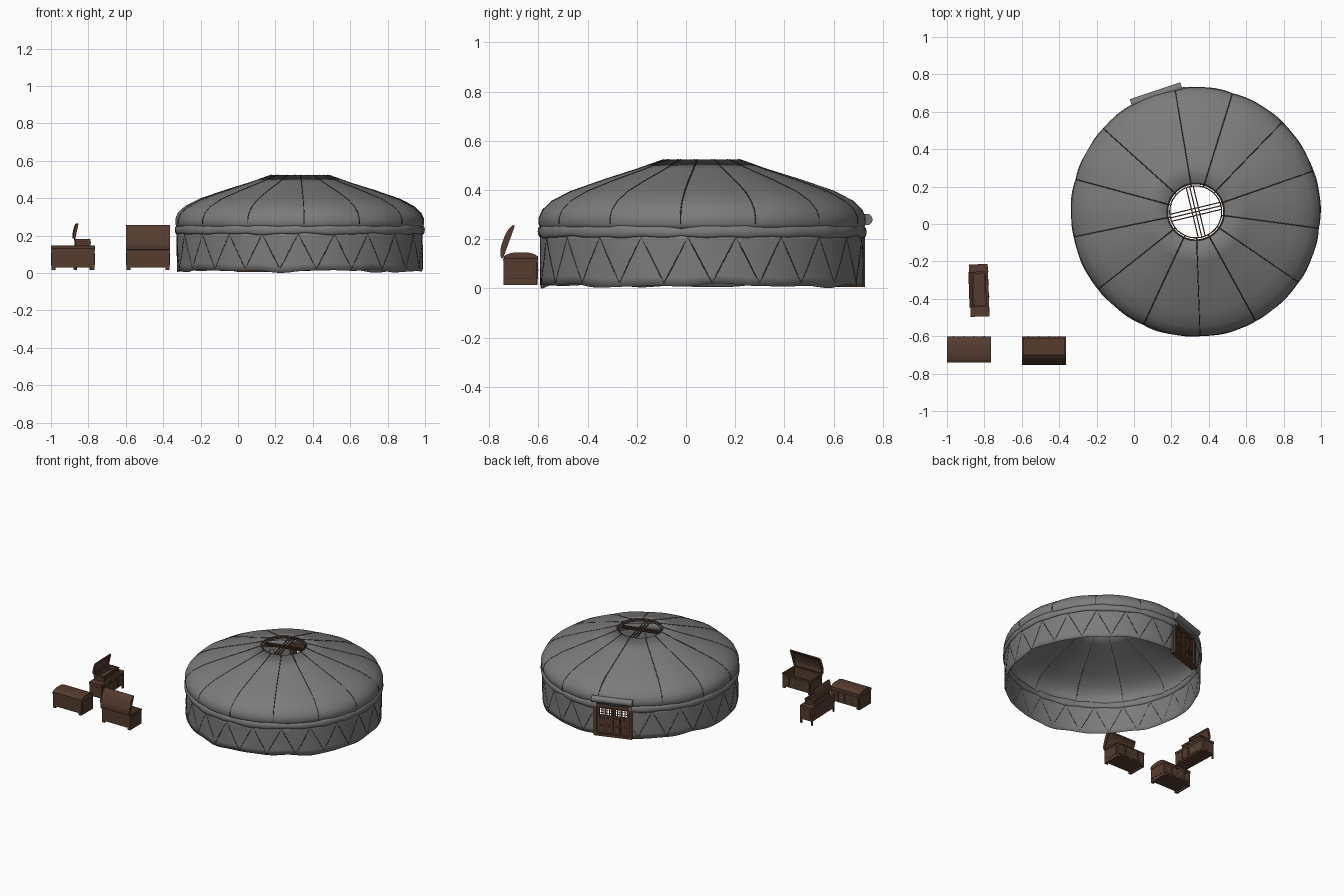
import bpy, bmesh, math
from math import sin, cos, pi, radians
from mathutils import Matrix

if "Cube" in bpy.data.objects:
    bpy.data.objects.remove(bpy.data.objects["Cube"])


def mat(name, r, g, b):
    m = bpy.data.materials.new(name)
    m.diffuse_color = (r, g, b, 1)
    m.use_nodes = True
    m.node_tree.nodes["Principled BSDF"].inputs["Base Color"].default_value = m.diffuse_color
    return m


FELT = mat("grey_felt", 0.20, 0.20, 0.20)
POLE = mat("dark_pole_wood", 0.06, 0.033, 0.023)
WOOD = mat("brown_wood", 0.092, 0.046, 0.029)
IRON = mat("iron", 0.25, 0.24, 0.23)

CX, CY = 0.33, 0.065
DOOR = radians(108.6)
# thirteen roof seams, wider apart over the door
SEAM_STEP = radians(26.8)
SEAMS = [radians(138) + k * SEAM_STEP for k in range(13)]
I = Matrix.Identity(4)


def finish(name, bm, material, M=I, smooth=False):
    bmesh.ops.recalc_face_normals(bm, faces=bm.faces)
    me = bpy.data.meshes.new(name)
    bm.to_mesh(me)
    bm.free()
    me.transform(M)
    me.materials.append(material)
    if smooth:
        me.polygons.foreach_set("use_smooth", [True] * len(me.polygons))
    ob = bpy.data.objects.new(name, me)
    bpy.context.collection.objects.link(ob)
    return ob


def boxes(name, parts, material, M=I):
    """Several boxes (x0, x1, y0, y1, z0, z1) in one object."""
    bm = bmesh.new()
    for x0, x1, y0, y1, z0, z1 in parts:
        T = Matrix.Translation(((x0 + x1) / 2, (y0 + y1) / 2, (z0 + z1) / 2))
        bmesh.ops.create_cube(bm, size=1, matrix=T @ Matrix.Diagonal((x1 - x0, y1 - y0, z1 - z0, 1)))
    return finish(name, bm, material, M)


def prism(name, pts, spans, material, M=I):
    """Outline in y, z extruded along x over each span."""
    bm = bmesh.new()
    for x0, x1 in spans:
        f = bm.faces.new([bm.verts.new((x0, y, z)) for y, z in pts])
        new = bmesh.ops.extrude_face_region(bm, geom=[f])["geom"]
        bmesh.ops.translate(bm, vec=(x1 - x0, 0, 0), verts=[v for v in new if isinstance(v, bmesh.types.BMVert)])
    return finish(name, bm, material, M)


def revolve(name, n, point, segs, material, closed=False, gap=0.0):
    """Ring surface: point(i, angle) gives radius, z. A gap is left at the door."""
    bm = bmesh.new()
    grid = []
    for s in range(segs):
        a = DOOR + 2 * pi * s / segs
        row = [point(i, a) for i in range(n)]
        grid.append([bm.verts.new((CX + r * cos(a), CY + r * sin(a), z)) for r, z in row])
    for s in range(segs):
        mid = (s + 0.5) * 360 / segs
        if min(mid, 360 - mid) < gap:
            continue
        p, q = grid[s], grid[(s + 1) % segs]
        for i in range(n if closed else n - 1):
            j = (i + 1) % n
            bm.faces.new((p[i], q[i], q[j], p[j]))
    bmesh.ops.delete(bm, geom=[v for v in bm.verts if not v.link_faces], context='VERTS')
    return finish(name, bm, material, smooth=True)


def tube(name, paths, radius, material):
    cu = bpy.data.curves.new(name, 'CURVE')
    cu.dimensions = '3D'
    cu.bevel_depth, cu.bevel_resolution = radius, 1
    cu.use_fill_caps = True
    for path in paths:
        sp = cu.splines.new('POLY')
        sp.points.add(len(path) - 1)
        for p, co in zip(sp.points, path):
            p.co = (*co, 1)
    cu.materials.append(material)
    ob = bpy.data.objects.new(name, cu)
    bpy.context.collection.objects.link(ob)
    bpy.ops.object.select_all(action='DESELECT')
    ob.select_set(True)
    bpy.context.view_layer.objects.active = ob
    bpy.ops.object.convert(target='MESH')


def polar(r, a, z):
    return (CX + r * cos(a), CY + r * sin(a), z)


def seam_phase(a):
    """0 on a seam, rising to 1 midway to the next one."""
    d = (a - SEAMS[0]) % (2 * pi)
    step = SEAM_STEP if d < 12 * SEAM_STEP else 2 * pi - 12 * SEAM_STEP
    return sin(pi * (d % SEAM_STEP if d < 12 * SEAM_STEP else d - 12 * SEAM_STEP) / step)


# ---- felt wall with uneven hem
def hem(a):
    return 0.011 + 0.005 * sin(5 * a + 1) + 0.004 * sin(12 * a) + 0.002 * sin(19 * a)


def wall_r(a, z):
    return 0.657 + 0.0012 * sin(7 * a) * (1 - z / 0.23) + 0.001 * sin(17 * a + 25 * z)


def wall(i, a):
    z = hem(a) + (0.23 - hem(a)) * i / 6
    return wall_r(a, z), z


ob = revolve("felt_wall", 7, wall, 120, FELT, gap=11)
ob.modifiers.new("thickness", 'SOLIDIFY').thickness = 0.002

# ---- domed felt roof, slightly drawn in at the seams
ROOF = [(0.652, 0.235), (0.664, 0.262), (0.664, 0.288), (0.650, 0.320), (0.612, 0.356),
        (0.535, 0.396), (0.40, 0.443), (0.27, 0.484), (0.155, 0.524)]


def roof(i, a):
    r, z = ROOF[i]
    puff = seam_phase(a) - 0.5
    return r + 0.005 * puff * r, z + 0.004 * puff * (1 - abs(i - 4) / 4)


ob = revolve("felt_roof", len(ROOF), roof, 160, FELT)
ob.modifiers.new("thickness", 'SOLIDIFY').thickness = 0.003


# ---- lumpy rolled band where the roof meets the wall
def band(i, a):
    t = 2 * pi * i / 10
    k = 1 + 0.10 * sin(9 * a) + 0.10 * sin(23 * a + 1) - 0.25 * (1 - seam_phase(a)) ** 8
    return 0.657 + 0.011 * k * cos(t), 0.230 + 0.0015 * sin(11 * a) + 0.023 * k * sin(t)


revolve("rolled_band", 10, band, 180, FELT, closed=True, gap=11)

# ---- roof poles and wall lattice showing through the felt
paths = [[polar(r - 0.0008, a, z - 0.0004) for r, z in (roof(i, a) for i in range(1, len(ROOF)))] for a in SEAMS]
tube("roof_poles", paths, 0.003, POLE)

step = 2 * pi / 21 / 8
path = []
for k in range(math.ceil((DOOR + radians(17)) / step), math.floor((DOOR + radians(353)) / step) + 1):
    a = k * step - radians(5)
    tri = 1 - abs((k % 8) / 4 - 1)
    z = 0.208 - 0.186 * tri
    path.append(polar(wall_r(a, z) - 0.0008, a, z))
tube("wall_lattice", [path], 0.0022, POLE)


# ---- crown: two wooden hoops, crossed slats and pegs
def hoop(radius, thick, z):
    return lambda i, a: (radius + thick * cos(i * pi / 3), z + thick * sin(i * pi / 3))


revolve("crown_outer_hoop", 6, hoop(0.151, 0.004, 0.517), 48, WOOD, closed=True)
revolve("crown_inner_hoop", 6, hoop(0.139, 0.003, 0.512), 48, WOOD, closed=True)
crown = Matrix.Translation((CX, CY, 0)) @ Matrix.Rotation(radians(13.5), 4, 'Z')
slats = []
for off in (-0.019, 0, 0.019):
    h = math.sqrt(0.139 ** 2 - off ** 2)
    slats.append((-h, h, off - 0.003, off + 0.003, 0.510, 0.516))
    slats.append((off - 0.003, off + 0.003, -h, h, 0.508, 0.514))
boxes("crown_slats", slats, WOOD, crown)
tube("crown_pegs", [[polar(0.138, a, 0.512), polar(0.157, a, 0.516)] for a in SEAMS], 0.003, WOOD)

# ---- double door (local x = along the wall, y = outward)
D = Matrix.Translation((CX, CY, 0)) @ Matrix.Rotation(DOOR - pi / 2, 4, 'Z') @ Matrix.Translation((0, -0.012, 0))
boxes("door_frame", [(-0.135, -0.113, 0.63, 0.666, 0.008, 0.24), (0.113, 0.135, 0.63, 0.666, 0.008, 0.24),
                     (-0.135, 0.135, 0.63, 0.666, 0.218, 0.245), (-0.135, 0.135, 0.63, 0.666, 0.006, 0.024)], WOOD, D)
leaves, frames, panels, bars = [], [], [], []
for s in (-1, 1):
    # each leaf: solid below, open latticed windows above
    for z0, z1 in ((0.024, 0.154), (0.206, 0.218)):
        leaves.append((*sorted((s * 0.002, s * 0.113)), 0.638, 0.652, z0, z1))
    for x0, x1 in ((0.002, 0.016), (0.052, 0.062), (0.098, 0.113)):
        leaves.append((*sorted((s * x0, s * x1)), 0.638, 0.652, 0.154, 0.206))
    for c in (0.034, 0.080):
        x = s * c
        for lo, hi in ((0.034, 0.084), (0.092, 0.142)):
            frames.append((x - 0.019, x + 0.019, 0.652, 0.655, lo, hi))
            panels.append((x - 0.013, x + 0.013, 0.652, 0.657, lo + 0.006, hi - 0.006))
        for o in (-0.006, 0.006):
            bars.append((x + o - 0.0015, x + o + 0.0015, 0.642, 0.648, 0.154, 0.206))
        for z in (0.170, 0.188):
            bars.append((x - 0.019, x + 0.019, 0.643, 0.647, z, z + 0.003))
boxes("door_leaves", leaves, WOOD, D)
boxes("door_panel_frames", frames, POLE, D)
boxes("door_panels", panels, WOOD, D)
boxes("door_window_bars", bars, WOOD, D)

# rolled-up door flap above the door
bm = bmesh.new()
bmesh.ops.create_cone(bm, cap_ends=True, segments=20, radius1=0.023, radius2=0.023, depth=0.285,
                      matrix=D @ Matrix.Translation((0, 0.672, 0.28)) @ Matrix.Rotation(pi / 2, 4, 'Y'))
roll = finish("door_flap_roll", bm, FELT)
bpy.ops.object.select_all(action='DESELECT')
bpy.context.view_layer.objects.active = roll
roll.select_set(True)
bpy.ops.object.shade_smooth_by_angle()


# ---- chests (local front = +y)
def chest(name, x, y, w, d, z0, foot, top, lid_open, turn=0, arch=0.016, n=4, lid=True, f=0.022):
    M = Matrix.Translation((x, y, 0)) @ Matrix.Rotation(turn, 4, 'Z')
    g, e, t = w / 2, d / 2, 0.007
    X, Y, b = g - 0.002, e - 0.002, z0 + foot
    boxes(name + "_body", [(-X, X, -Y, -Y + t, b, top), (-X, X, Y - t, Y, b, top), (-X, -X + t, -Y, Y, b, top),
                           (X - t, X, -Y, Y, b, top), (-X, X, -Y, Y, b, b + t)], WOOD, M)
    # top rim and feet
    boxes(name + "_rim", [(-g, g, -e, -e + t, top - 0.008, top), (-g, g, e - t, e, top - 0.008, top),
                          (-g, -g + t, -e, e, top - 0.008, top), (g - t, g, -e, e, top - 0.008, top)], WOOD, M)
    if foot:
        feet = []
        for sx, sy in ((-1, -1), (-1, 1), (1, -1), (1, 1)):
            xs, ys = sorted((sx * X, sx * (X - f))), sorted((sy * Y, sy * (Y - 0.010)))
            feet.append((*xs, *ys, z0, b + 0.004))
        if lid:  # solid ends down to the floor
            feet += [(-X, -X + t, -Y, Y, z0, b + 0.004), (X - t, X, -Y, Y, z0, b + 0.004)]
        boxes(name + "_feet", feet, WOOD, M)
    # framed panels on the front and both ends
    lo, hi, p = b + 0.010, top - 0.013, (w - 0.016) / n
    frames, fields, studs = [], [], []
    for k in range(n):
        c = (k - (n - 1) / 2) * p
        frames.append((c - p / 2 + 0.003, c + p / 2 - 0.003, Y, Y + 0.002, lo, hi))
        fields.append((c - p / 2 + 0.007, c + p / 2 - 0.007, Y, Y + 0.003, lo + 0.004, hi - 0.004))
        studs.append((c - 0.003, c + 0.003, Y, Y + 0.005, (lo + hi) / 2 - 0.003, (lo + hi) / 2 + 0.003))
    for s in (-1, 1):
        xs = sorted((s * X, s * (X + 0.001)))
        frames.append((*xs, -Y + 0.012, Y - 0.012, lo, hi))
        xs = sorted((s * X, s * (X + 0.002)))
        fields.append((*xs, -Y + 0.015, Y - 0.015, lo + 0.003, hi - 0.003))
    boxes(name + "_panel_frames", frames, POLE, M)
    boxes(name + "_panel_fields", fields, WOOD, M)
    boxes(name + "_studs", studs, IRON, M)
    if not lid:
        boxes(name + "_top", [(-g, g, -e, e, top, top + 0.008)], WOOD, M)
        return
    # arched hollow lid, turned about its back edge
    L = M @ Matrix.Translation((0, -e, top)) @ Matrix.Rotation(lid_open, 4, 'X')
    us = [i / 10 for i in range(11)]
    outer = [(u * d, 0.009 + arch * (1 - abs(2 * u - 1) ** 3)) for u in us]
    inner = [(0.007 + u * (d - 0.014), 0.003 + arch * (1 - abs(2 * u - 1) ** 3)) for u in us]
    prism(name + "_lid", [(0, 0)] + outer + [(d, 0), (d - 0.007, 0)] + inner[::-1] + [(0.007, 0)], [(-g, g)], WOOD, L)
    prism(name + "_lid_ends", [(0, 0)] + outer + [(d, 0)], [(-g, -g + t), (g - t, g)], WOOD, L)


chest("closed_chest", -0.8825, -0.671, 0.235, 0.139, 0.015, 0.014, 0.122, 0)
chest("open_chest", -0.481, -0.673, 0.235, 0.141, 0.015, 0.014, 0.122, radians(70))
chest("low_cabinet", -0.828, -0.355, 0.28, 0.100, 0.015, 0.030, 0.137, 0, radians(-88), lid=False, f=0.012)
chest("small_box", -0.832, -0.350, 0.19, 0.082, 0.145, 0, 0.183, radians(78), radians(-88), 0.005, 3)
